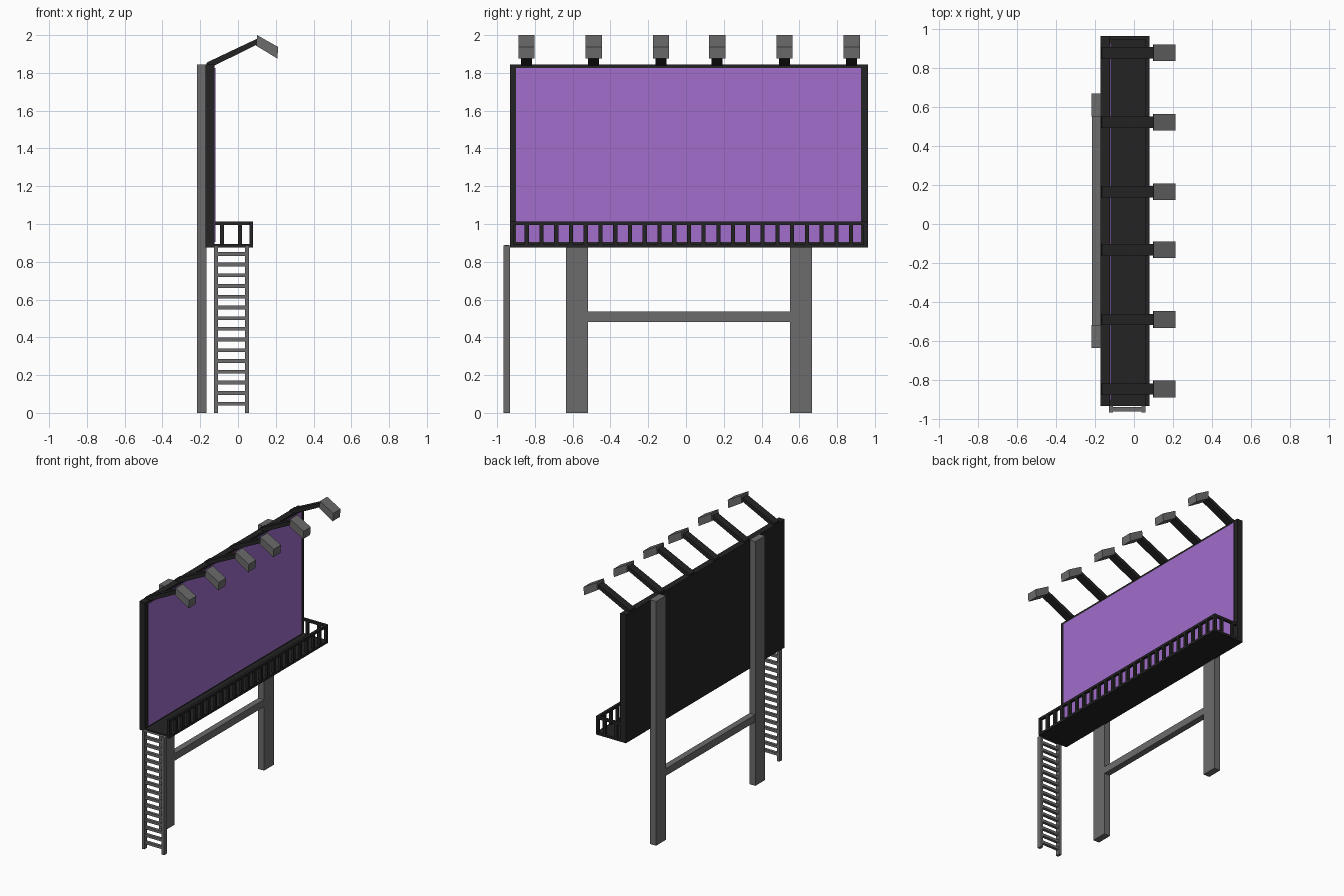
import bpy

if "Cube" in bpy.data.objects:
    bpy.data.objects.remove(bpy.data.objects["Cube"])


def material(name, rgb):
    m = bpy.data.materials.new(name)
    m.diffuse_color = (*rgb, 1)
    m.use_nodes = True
    m.node_tree.nodes["Principled BSDF"].inputs["Base Color"].default_value = m.diffuse_color
    return m


BLACK = material("black_frame", (0.017, 0.017, 0.017))
GREY = material("grey_steel", (0.15, 0.15, 0.15))
PURPLE = material("purple_panel", (0.36, 0.153, 0.60))


def make(name, verts, faces, mat):
    me = bpy.data.meshes.new(name)
    me.from_pydata(verts, [], faces)
    me.materials.append(mat)
    ob = bpy.data.objects.new(name, me)
    bpy.context.collection.objects.link(ob)
    return ob


def prism(name, profile, y0, y1, mat):
    """Extrude an x-z profile (clockwise seen from the front) from y0 to y1."""
    n = len(profile)
    verts = [(x, y, z) for y in (y0, y1) for x, z in profile]
    faces = [tuple(reversed(range(n))), tuple(range(n, 2 * n))]
    faces += [(i, (i + 1) % n, (i + 1) % n + n, i + n) for i in range(n)]
    # profile is clockwise, so flip for outward normals
    faces = [tuple(f) for f in faces]
    ob = make(name, verts, faces, mat)
    import bmesh
    bm = bmesh.new()
    bm.from_mesh(ob.data)
    bmesh.ops.recalc_face_normals(bm, faces=bm.faces)
    bm.to_mesh(ob.data)
    bm.free()
    return ob


def box(name, x0, x1, y0, y1, z0, z1, mat):
    return prism(name, [(x0, z0), (x0, z1), (x1, z1), (x1, z0)], y0, y1, mat)


Y0, Y1 = -0.932, 0.963

# board and purple panel
box("board", -0.172, -0.124, Y0, Y1, 0.875, 1.845, BLACK)
box("panel", -0.126, -0.119, -0.90, 0.926, 0.905, 1.825, PURPLE)

# support posts and cross beam
box("post_left", -0.217, -0.167, -0.635, -0.518, 0, 1.845, GREY)
box("post_right", -0.217, -0.167, 0.55, 0.667, 0, 1.845, GREY)
box("cross_beam", -0.215, -0.168, -0.52, 0.552, 0.482, 0.536, GREY)

# walkway
box("walkway", -0.13, 0.08, Y0, Y1, 0.875, 0.893, BLACK)

# railing along the front and the far end
box("front_rail", 0.06, 0.08, Y0, Y1, 0.995, 1.013, BLACK)
box("end_rail", -0.126, 0.062, Y1 - 0.02, Y1, 0.995, 1.013, BLACK)
N = 24
for i in range(N + 1):
    y = Y0 + (Y1 - Y0 - 0.022) * i / N
    box(f"rail_post_{i}", 0.06, 0.08, y, y + 0.022, 0.89, 0.997, BLACK)
for i, x in enumerate((-0.096, 0.0)):
    box(f"end_rail_post_{i}", x, x + 0.021, Y1 - 0.02, Y1, 0.89, 0.997, BLACK)

# ladder
box("ladder_side_back", -0.128, -0.107, -0.966, -0.932, 0, 0.887, GREY)
box("ladder_side_front", 0.038, 0.059, -0.966, -0.932, 0, 0.887, GREY)
for i in range(16):
    z = 0.048 + 0.0567 * i
    top = min(z + 0.01, 0.887)
    box(f"ladder_rung_{i}", -0.11, 0.04, -0.96, -0.938, z - 0.01, top, GREY)

# lamps on sloping arms
for i, y in enumerate((-0.845, -0.489, -0.132, 0.165, 0.521, 0.877)):
    prism(f"lamp_arm_{i}", [(-0.17, 1.838), (-0.165, 1.855), (0.11, 1.985),
                            (0.11, 1.955), (-0.126, 1.838)],
          y - 0.029, y + 0.029, BLACK)
    prism(f"lamp_{i}", [(0.096, 1.944), (0.101, 2.0), (0.213, 1.937), (0.208, 1.876)],
          y - 0.043, y + 0.043, GREY)
